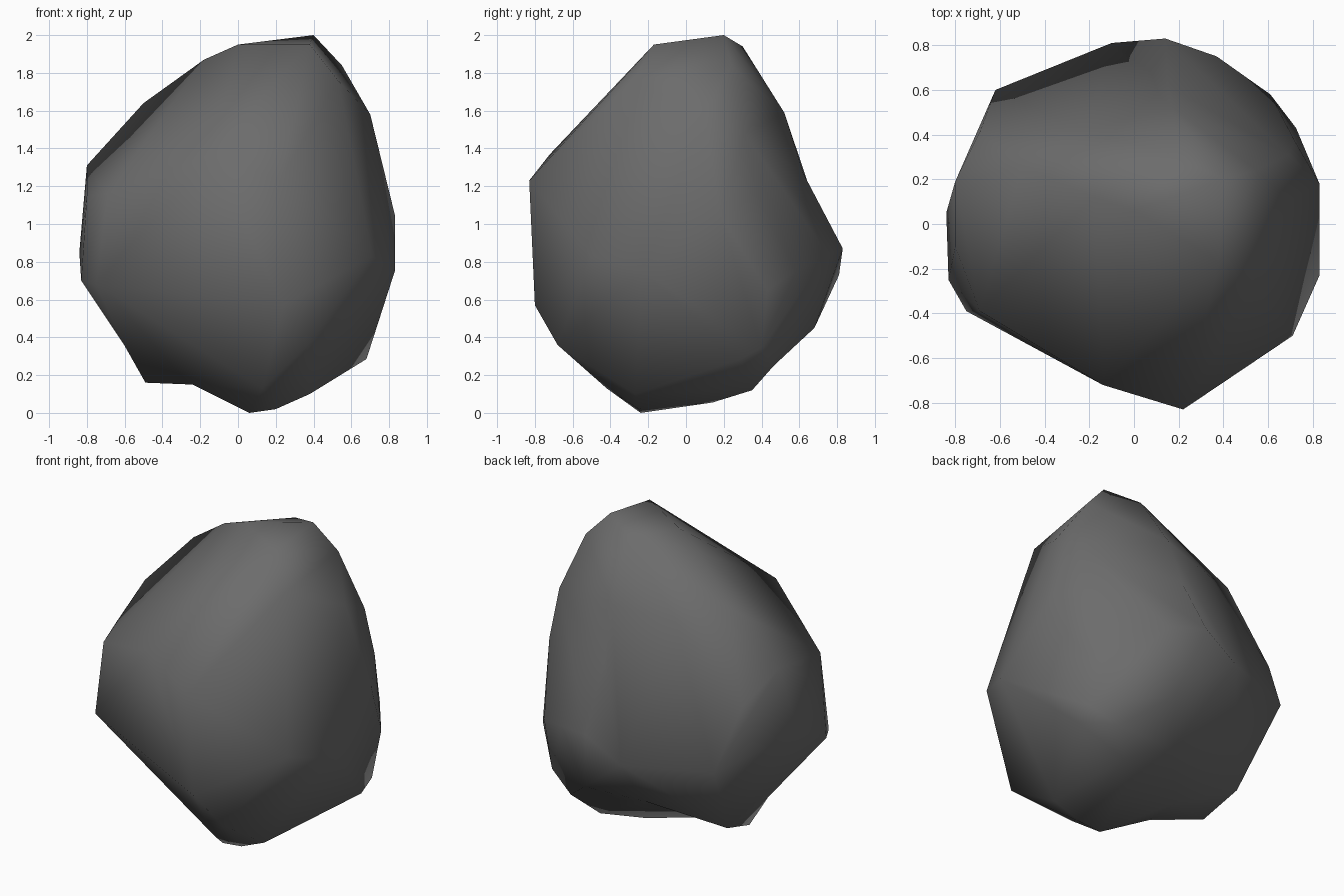
import bpy, bmesh
from mathutils import Vector

if "Cube" in bpy.data.objects:
    bpy.data.objects.remove(bpy.data.objects["Cube"])

# Corner points of the boulder
CORNERS = [
    # crown
    (.40, .20, 2.0), (.38, -.17, 1.95), (.20, .30, 1.94), (0, .06, 1.95), (-.18, .12, 1.87), (.55, .24, 1.84),
    # upper shoulder
    (-.50, .26, 1.64), (.70, .10, 1.58), (.69, .31, 1.48), (.17, .52, 1.59), (.53, -.28, 1.76), (-.22, .42, 1.55),
    # upper girdle
    (-.80, .19, 1.31), (-.80, -.10, 1.15), (-.69, -.39, 1.16), (-.14, -.72, 1.37), (.22, -.83, 1.23),
    (.83, .18, 1.05), (.72, .37, 1.17), (.15, .62, 1.27), (-.69, .41, 1.11),
    # widest ring
    (-.84, .05, .85), (-.83, -.25, .70), (-.75, -.39, .68), (.71, -.50, .83), (.83, -.23, .75),
    (.725, .43, .65), (.61, .58, .75), (.37, .75, .84), (.14, .83, .87), (-.10, .81, .73), (-.62, .60, .74),
    # lower body
    (.24, -.80, .57), (.37, -.68, .36), (.68, .29, .285), (.68, .40, .345), (.25, .68, .45), (.50, .465, .25),
    (-.60, .02, .355), (-.52, .32, .25),
    # underside, with the spur at the left
    (-.49, .05, .16), (.06, -.24, 0), (.20, -.25, .02), (.13, -.42, .13), (.38, -.27, .10),
    (.37, .35, .12), (.20, .14, .055),
]
# Hollows beside the spur and at the lower back
HOLLOWS = [(-.24, -.145, .15), (-.24, .10, .16), (.03, .38, .30)]
CENTRE = Vector((0, 0, .95))


def volume(a, b, c):
    return (a - CENTRE).dot((b - CENTRE).cross(c - CENTRE))


def flip_one(bm, hollow):
    """Turn the first inward crease, away from the hollows, into a ridge."""
    for e in bm.edges:
        if len(e.link_loops) != 2 or any(v in hollow for v in e.verts):
            continue
        l1, l2 = e.link_loops
        a, b = l1.vert, l1.link_loop_next.vert
        c, d = l1.link_loop_prev.vert, l2.link_loop_prev.vert
        n = (b.co - a.co).cross(c.co - a.co).normalized()
        if n.dot(d.co - a.co) < 1e-4 or bm.edges.get((c, d)):
            continue
        if volume(c.co, a.co, d.co) > 1e-4 and volume(d.co, b.co, c.co) > 1e-4:
            bmesh.utils.edge_rotate(e, True)
            return True
    return False


# Skin the points over a ball, then move each one to its true place
bm = bmesh.new()
place, hollow = {}, set()
for p in CORNERS + HOLLOWS:
    target = Vector(p)
    v = bm.verts.new(CENTRE + (target - CENTRE).normalized())
    place[v] = target
    if p in HOLLOWS:
        hollow.add(v)
bmesh.ops.convex_hull(bm, input=list(bm.verts))
bmesh.ops.triangulate(bm, faces=list(bm.faces))
bmesh.ops.recalc_face_normals(bm, faces=list(bm.faces))
for v in bm.verts:
    v.co = place[v]
for _ in range(400):
    if not flip_one(bm, hollow):
        break
bmesh.ops.recalc_face_normals(bm, faces=list(bm.faces))
for f in bm.faces:
    f.smooth = True

# Boulder object
mesh = bpy.data.meshes.new("boulder")
bm.to_mesh(mesh)
bm.free()
boulder = bpy.data.objects.new("boulder", mesh)
bpy.context.collection.objects.link(boulder)

stone = bpy.data.materials.new("dark grey stone")
stone.diffuse_color = (.15, .15, .15, 1)
stone.use_nodes = True
stone.node_tree.nodes["Principled BSDF"].inputs["Base Color"].default_value = stone.diffuse_color
mesh.materials.append(stone)
